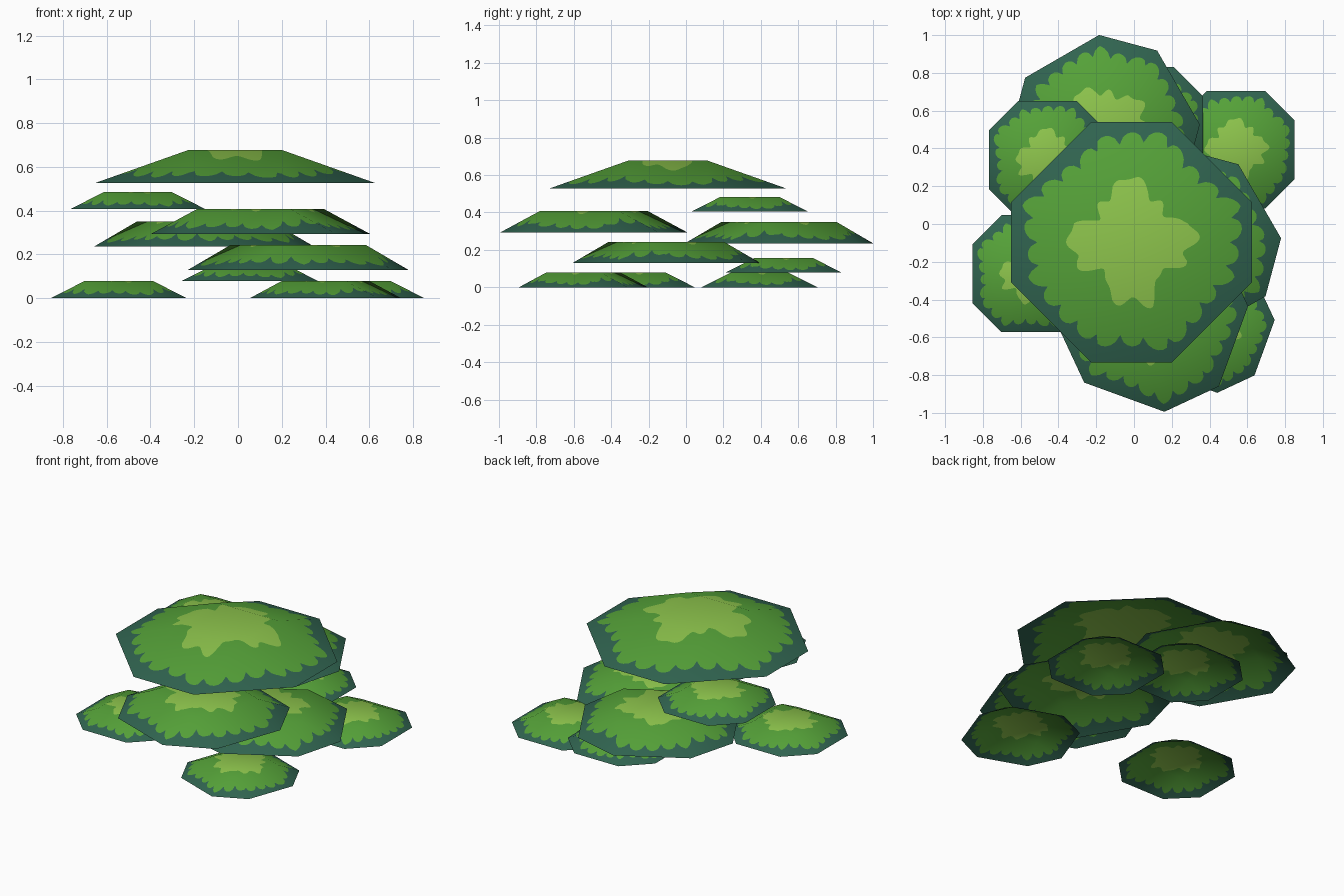
import bpy, bmesh, math
from mathutils import Vector

if "Cube" in bpy.data.objects:
    bpy.data.objects.remove(bpy.data.objects["Cube"])


def material(name, rgb):
    m = bpy.data.materials.new(name)
    m.diffuse_color = (*rgb, 1)
    m.use_nodes = True
    m.node_tree.nodes["Principled BSDF"].inputs["Base Color"].default_value = m.diffuse_color
    return m


MATS = [material("light_leaf_green", (0.27, 0.56, 0.073)),
        material("leaf_green", (0.091, 0.36, 0.04)),
        material("dark_teal_rim", (0.03, 0.127, 0.08))]


def light_edge(a):
    # wavy outline of the pale centre, as a fraction of the pad radius
    return 0.45 + 0.07 * math.sin(4 * a + 1.4) + 0.035 * math.sin(9 * a) + 0.03 * math.sin(14 * a + 1)


def rim_edge(a):
    # scalloped outline between the green and the dark rim
    return 0.80 + 0.09 * abs(math.sin(13 * a)) ** 0.6 + 0.03 * math.sin(5 * a + 0.6)


def leaf_pad(name, x, y, z, w, t, h, rot=0):
    """Open octagonal canopy: half width w, flat square top of half width t, height h."""
    corners = [math.atan2(sy * p, sx * q) % math.tau
               for sx in (1, -1) for sy in (1, -1) for p, q in ((w, t), (t, w))]
    n = 156
    angles = [math.tau * i / n for i in range(n)]
    angles = sorted([a for a in angles if all(abs(a - c) > 0.006 for c in corners)] + corners)

    bm = bmesh.new()
    rings = [[], [], []]
    for a in angles:
        c, s = math.cos(a), math.sin(a)
        r = 1 / max(abs(c) / w, abs(s) / w, (abs(c) + abs(s)) / (w + t))
        for ring, f in zip(rings, (light_edge(a), rim_edge(a), 1)):
            ring.append(bm.verts.new((r * f * c, r * f * s, 0)))
    centre = bm.verts.new((0, 0, 0))
    for i in range(len(angles)):
        j = (i + 1) % len(angles)
        bm.faces.new((centre, rings[0][i], rings[0][j]))
        for k in (0, 1):
            f = bm.faces.new((rings[k][i], rings[k + 1][i], rings[k + 1][j], rings[k][j]))
            f.material_index = k + 1

    # crease along the edges of the flat top, then raise into shape
    for axis in ((1, 0, 0), (0, 1, 0)):
        for side in (-t, t):
            bmesh.ops.bisect_plane(bm, geom=bm.verts[:] + bm.edges[:] + bm.faces[:], dist=1e-5,
                                   plane_co=Vector(axis) * side, plane_no=axis)
    for v in bm.verts:
        drop = max(abs(v.co.x) - t, 0) + max(abs(v.co.y) - t, 0)
        v.co.z = h * (1 - drop / (w - t))
    bmesh.ops.triangulate(bm, faces=[f for f in bm.faces if len(f.verts) > 3])
    for f in bm.faces:
        f.smooth = True

    me = bpy.data.meshes.new(name)
    bm.to_mesh(me)
    bm.free()
    for m in MATS:
        me.materials.append(m)
    # soft rounded shading over the faceted shape
    slope = h / (w - t)
    me.normals_split_custom_set_from_vertices(
        [Vector((slope * v.co.x / w, slope * v.co.y / w, 1)).normalized() for v in me.vertices])
    ob = bpy.data.objects.new(name, me)
    ob.location = (x, y, z)
    ob.rotation_euler.z = math.radians(rot)
    bpy.context.collection.objects.link(ob)


# crown
leaf_pad("top_canopy", -0.013, -0.097, 0.527, 0.637, 0.213, 0.15)

# three large middle pads
for name, x, y, z, rot in (("back_canopy", -0.155, 0.497, 0.235, 30),
                           ("front_canopy", 0.103, -0.493, 0.293, -20),
                           ("right_canopy", 0.275, -0.105, 0.129, 30)):
    leaf_pad(name, x, y, z, 0.451, 0.226, 0.114, rot)

# five small pads
for name, x, y, z, rot in (("small_right_pad", 0.541, 0.393, 0, 0),
                           ("small_left_pad", -0.545, -0.263, 0, 0),
                           ("small_front_pad", 0.400, -0.549, 0, -20),
                           ("small_upper_left_pad", -0.458, 0.341, 0.406, 0),
                           ("small_back_pad", 0.054, 0.522, 0.079, 0)):
    leaf_pad(name, x, y, z, 0.31, 0.156, 0.078, rot)
